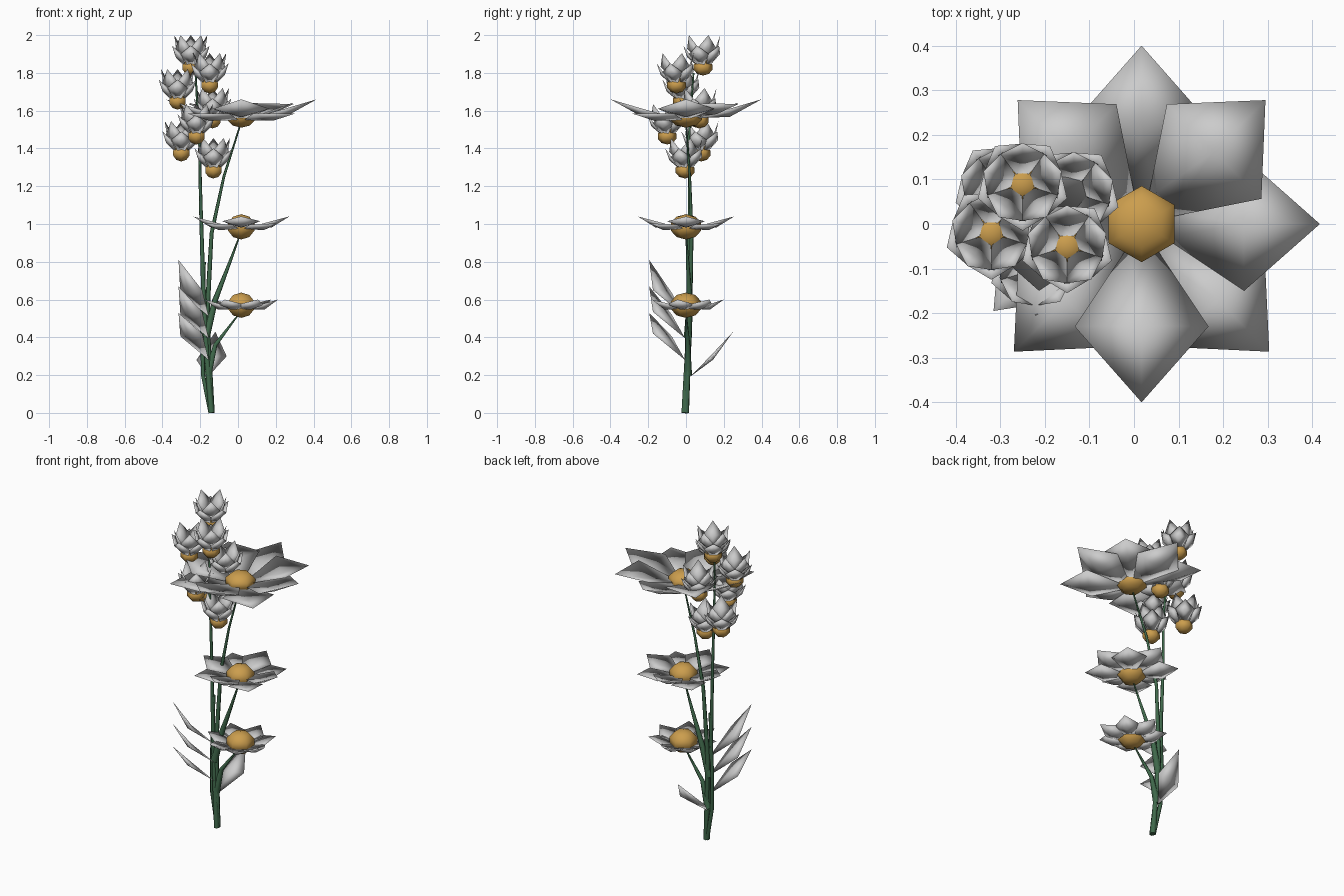
import bpy, math
from mathutils import Vector

if "Cube" in bpy.data.objects:
    bpy.data.objects.remove(bpy.data.objects["Cube"])


def material(name, color):
    m = bpy.data.materials.new(name)
    m.diffuse_color = color
    m.use_nodes = True
    m.node_tree.nodes["Principled BSDF"].inputs["Base Color"].default_value = m.diffuse_color
    return m


ORANGE = material("orange", (0.6, 0.34, 0.075, 1))
GREEN = material("green", (0.05, 0.14, 0.07, 1))


def mesh_object(name, verts, faces):
    me = bpy.data.meshes.new(name)
    me.from_pydata(verts, [], faces)
    me.polygons.foreach_set("use_smooth", [True] * len(faces))
    ob = bpy.data.objects.new(name, me)
    bpy.context.collection.objects.link(ob)
    return ob


def circle(count, start=0):
    return [start + 360 * i / count for i in range(count)]


def petal_ring(name, centre, angles, base, mid, tip, half, cup, base_half=0.03, thick=0.008):
    """Kite petals, closed and thin; base, mid and tip are (radius, height) on the midline."""
    verts, faces = [], []
    c = Vector(centre)
    for deg in angles:
        a = math.radians(deg)
        out = Vector((math.cos(a), math.sin(a), 0))
        side = Vector((-out.y, out.x, 0))

        def pt(rz, s, lift=0.0, back=0.0):
            return c + out * (rz[0] - back) + side * s + Vector((0, 0, rz[1] + lift))
        n = len(verts)
        up = (pt(tip, 0) - pt(base, 0)).cross(side).normalized() * thick
        # border, then inner and outer midline points
        verts += [pt(base, -base_half), pt(base, base_half),
                  pt(mid, half, cup[1], cup[0]), pt(tip, 0), pt(mid, -half, cup[1], cup[0]),
                  pt(mid, 0) + up, pt(mid, 0) - up]
        border = [n, n + 1, n + 2, n + 3, n + 4]
        for p, q in zip(border, border[1:] + border[:1]):
            faces += [(q, n + 5, p), (p, n + 6, q)]
        # orient the inner side upward
        v = [verts[k] for k in faces[-10]]
        if (v[1] - v[0]).cross(v[2] - v[0]).dot(up) < 0:
            faces[-10:] = [tuple(reversed(g)) for g in faces[-10:]]
    return mesh_object(name, verts, faces)


def flower_heart(name, centre, r, h):
    bpy.ops.mesh.primitive_uv_sphere_add(segments=6, ring_count=5, radius=1, location=centre)
    ob = bpy.context.object
    ob.name = name
    ob.scale = (r, r, h)
    bpy.ops.object.shade_smooth()
    ob.data.materials.append(ORANGE)


def stem(name, points, r0, r1):
    cu = bpy.data.curves.new(name, 'CURVE')
    cu.dimensions = '3D'
    cu.bevel_depth = 1.0
    cu.bevel_resolution = 1
    cu.use_fill_caps = True
    sp = cu.splines.new('POLY')
    sp.points.add(len(points) - 1)
    for i, p in enumerate(points):
        sp.points[i].co = (*p, 1)
        sp.points[i].radius = r0 + (r1 - r0) * i / (len(points) - 1)
    cu.materials.append(GREEN)
    ob = bpy.data.objects.new(name, cu)
    bpy.context.collection.objects.link(ob)


def leaf(name, root, left, tip, right, thick=0.007):
    root, left, tip, right = map(Vector, (root, left, tip, right))
    mid = (left + right) / 2
    up = (right - left).cross(tip - root).normalized() * thick
    ring = [0, 3, 2, 1]
    faces = []
    for p, q in zip(ring, ring[1:] + ring[:1]):
        faces += [(p, q, 4), (q, p, 5)]
    mesh_object(name, [root, left, tip, right, mid + up, mid - up], faces)


# Three open flowers facing up
X = 0.017
TOP, MIDDLE, LOWER = (X, 0, 1.57), (X, 0, 0.985), (X, 0, 0.565)
petal_ring("top_flower_petals", TOP, circle(4), (0.05, -0.01), (0.23, 0.005), (0.4, 0.09), 0.15, (0, 0.035))
petal_ring("top_flower_back_petals", TOP, (45, 135), (0.05, -0.005), (0.23, 0.02), (0.393, 0.065), 0.15, (0, 0.05))
petal_ring("top_flower_front_petals", TOP, (225, 315), (0.05, -0.02), (0.24, -0.015), (0.405, 0.015), 0.15, (0, 0.03))
flower_heart("top_flower_heart", TOP, 0.09, 0.06)
petal_ring("middle_flower_petals", MIDDLE, circle(4), (0.05, 0), (0.16, 0.005), (0.255, 0.055), 0.1, (0, 0.025))
petal_ring("middle_flower_lower_petals", MIDDLE, circle(4, 45), (0.05, -0.01), (0.165, -0.01), (0.265, 0.018),
           0.1, (0, 0.022))
flower_heart("middle_flower_heart", MIDDLE, 0.084, 0.067)
petal_ring("lower_flower_petals", LOWER, circle(7, 90), (0.04, -0.015), (0.125, -0.01), (0.2, 0.035), 0.075, (0, 0.02))
flower_heart("lower_flower_heart", (X, 0, 0.57), 0.084, 0.067)

# Spike of cup-shaped blossoms
BLOSSOMS = [(-0.25, 0.09, 1.83), (-0.15, -0.05, 1.735), (-0.32, -0.02, 1.65), (-0.135, 0.07, 1.55),
            (-0.22, -0.10, 1.465), (-0.30, 0.08, 1.375), (-0.13, -0.005, 1.285)]
for i, c in enumerate(BLOSSOMS):
    name = f"blossom_{i + 1}"
    petal_ring(name + "_inner_petals", c, circle(5, 90), (0.022, 0.035), (0.068, 0.085), (0.092, 0.17),
               0.055, (0.004, 0.012), 0.014, 0.006)
    petal_ring(name + "_outer_petals", c, circle(5, 126), (0.033, 0.01), (0.078, 0.055), (0.105, 0.115),
               0.055, (0.006, 0.015), 0.018, 0.006)
    flower_heart(name + "_heart", c, 0.052, 0.044)

# Main stem and branches
stem("main_stem", [(-0.14, -0.01, 0), (-0.165, 0.005, 0.3), (-0.185, 0.015, 0.7), (-0.197, 0.02, 1.1),
                   (-0.205, 0.015, 1.45), (-0.225, 0.04, 1.8)], 0.016, 0.005)
stem("side_stem", [(-0.145, 0, 0), (-0.185, 0.01, 0.2), (-0.19, 0.015, 0.45), (-0.18, 0.02, 0.8)], 0.012, 0.010)
stem("top_flower_stem", [(-0.14, 0, 0), (-0.165, 0.02, 0.5), (-0.14, 0.03, 0.95), (-0.075, 0.02, 1.25),
                         (X, 0, 1.54)], 0.017, 0.004)
stem("middle_flower_stem", [(-0.17, 0.01, 0.4), (-0.12, 0.02, 0.6), (-0.05, 0.01, 0.78), (X, 0, 0.96)], 0.022, 0.003)
stem("lower_flower_stem", [(-0.16, 0.01, 0.2), (-0.12, 0.01, 0.36), (X, 0, 0.54)], 0.022, 0.003)

# Stacked blades on the left and one low leaf at the back
for i in range(3):
    z = 0.28 + 0.115 * i
    leaf(f"left_leaf_{i + 1}", (-0.155, -0.005, z), (-0.305, -0.075, z + 0.125),
         (-0.315, -0.195, z + 0.25 + 0.025 * i), (-0.19, -0.175, z + 0.14), 0.014)
leaf("back_leaf", (-0.16, 0.02, 0.19), (-0.22, 0.125, 0.28), (-0.12, 0.25, 0.43), (-0.06, 0.145, 0.3), 0.012)
